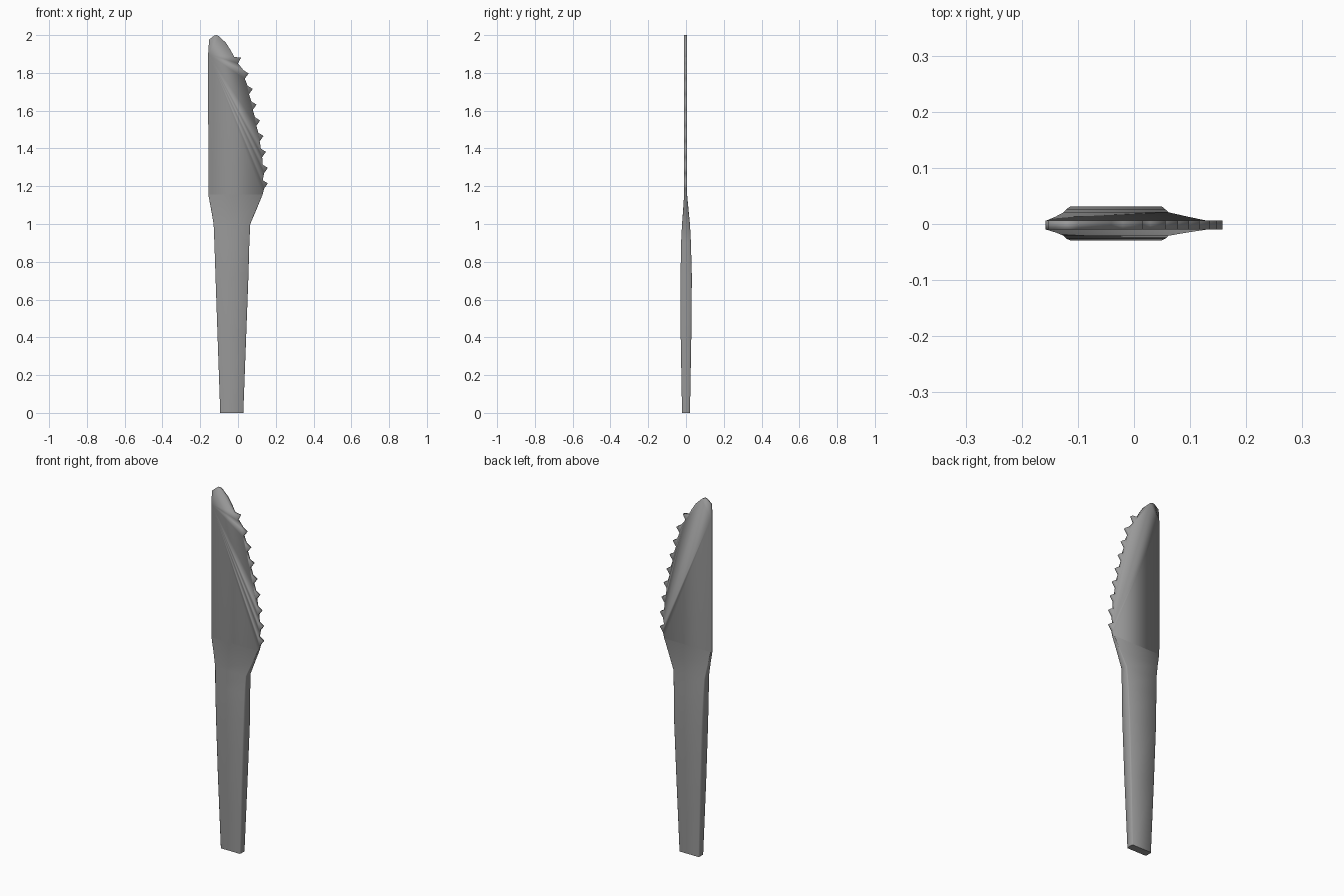
import bpy, bmesh
from math import pi

if "Cube" in bpy.data.objects:
    bpy.data.objects.remove(bpy.data.objects["Cube"])

# Dark grey plastic
plastic = bpy.data.materials.new("dark_grey")
plastic.diffuse_color = (0.32, 0.32, 0.32, 1)
plastic.use_nodes = True
plastic.node_tree.nodes["Principled BSDF"].inputs["Base Color"].default_value = plastic.diffuse_color


def finish(name, bm, angle):
    bmesh.ops.recalc_face_normals(bm, faces=bm.faces)
    mesh = bpy.data.meshes.new(name)
    bm.to_mesh(mesh)
    bm.free()
    mesh.materials.append(plastic)
    obj = bpy.data.objects.new(name, mesh)
    bpy.context.collection.objects.link(obj)
    bpy.ops.object.select_all(action='DESELECT')
    obj.select_set(True)
    bpy.context.view_layer.objects.active = obj
    bpy.ops.object.shade_smooth_by_angle(angle=angle)
    return obj


BLADE_FRONT, BLADE_BACK = -0.010, 0.006

# Handle: loft of chamfered rectangles (z, left, right, front, back, chamfer)
sections = [
    (0.00, -0.094, 0.028, -0.021, 0.021, 0.004),
    (0.40, -0.108, 0.043, -0.028, 0.028, 0.005),
    (0.72, -0.119, 0.055, -0.029, 0.031, 0.005),
    (0.90, -0.125, 0.060, -0.026, 0.026, 0.004),
    (1.00, -0.129, 0.065, -0.021, 0.021, 0.004),
    (1.08, -0.143, 0.099, -0.015, 0.013, 0.003),
    (1.155, -0.157, 0.130, BLADE_FRONT, BLADE_BACK, 0.0005),
]
bm = bmesh.new()
rings = []
for z, l, r, f, b, c in sections:
    pts = [(l + c, f), (r - c, f), (r, f + c), (r, b - c),
           (r - c, b), (l + c, b), (l, b - c), (l, f + c)]
    rings.append([bm.verts.new((x, y, z)) for x, y in pts])
for low, high in zip(rings, rings[1:]):
    for i in range(8):
        j = (i + 1) % 8
        bm.faces.new((low[i], low[j], high[j], high[i]))
# Butt end
bm.faces.new(rings[0][::-1])
finish("handle", bm, 1.4)

# Serrated blade: each tooth has a lower root, a tip and an upper root
tips = [(0.158, 1.215), (0.158, 1.297), (0.148, 1.382), (0.135, 1.466),
        (0.117, 1.548), (0.098, 1.632), (0.078, 1.715), (0.056, 1.797),
        (0.016, 1.880)]
outline = [(-0.157, 1.155), (0.130, 1.155)]
for x, z in tips:
    outline += [(x - 0.020, z - 0.028), (x, z), (x - 0.027, z + 0.017)]
outline[-3] = (0.000, 1.850)
outline[-1] = (-0.020, 1.885)
# Rounded tip and straight spine
outline += [(-0.040, 1.922), (-0.065, 1.960), (-0.100, 1.994), (-0.114, 2.0),
            (-0.126, 1.998), (-0.153, 1.976), (-0.158, 1.90)]
bm = bmesh.new()
face = bm.faces.new([bm.verts.new((x, BLADE_FRONT, z)) for x, z in outline])
result = bmesh.ops.extrude_face_region(bm, geom=[face], use_keep_orig=True)
for v in result["geom"]:
    if isinstance(v, bmesh.types.BMVert):
        v.co.y = BLADE_BACK
# Open lower edge where the blade joins the handle
inner = [f for f in bm.faces if all(abs(v.co.z - 1.155) < 1e-4 for v in f.verts)]
bmesh.ops.delete(bm, geom=inner, context='FACES_ONLY')
finish("blade", bm, pi)
